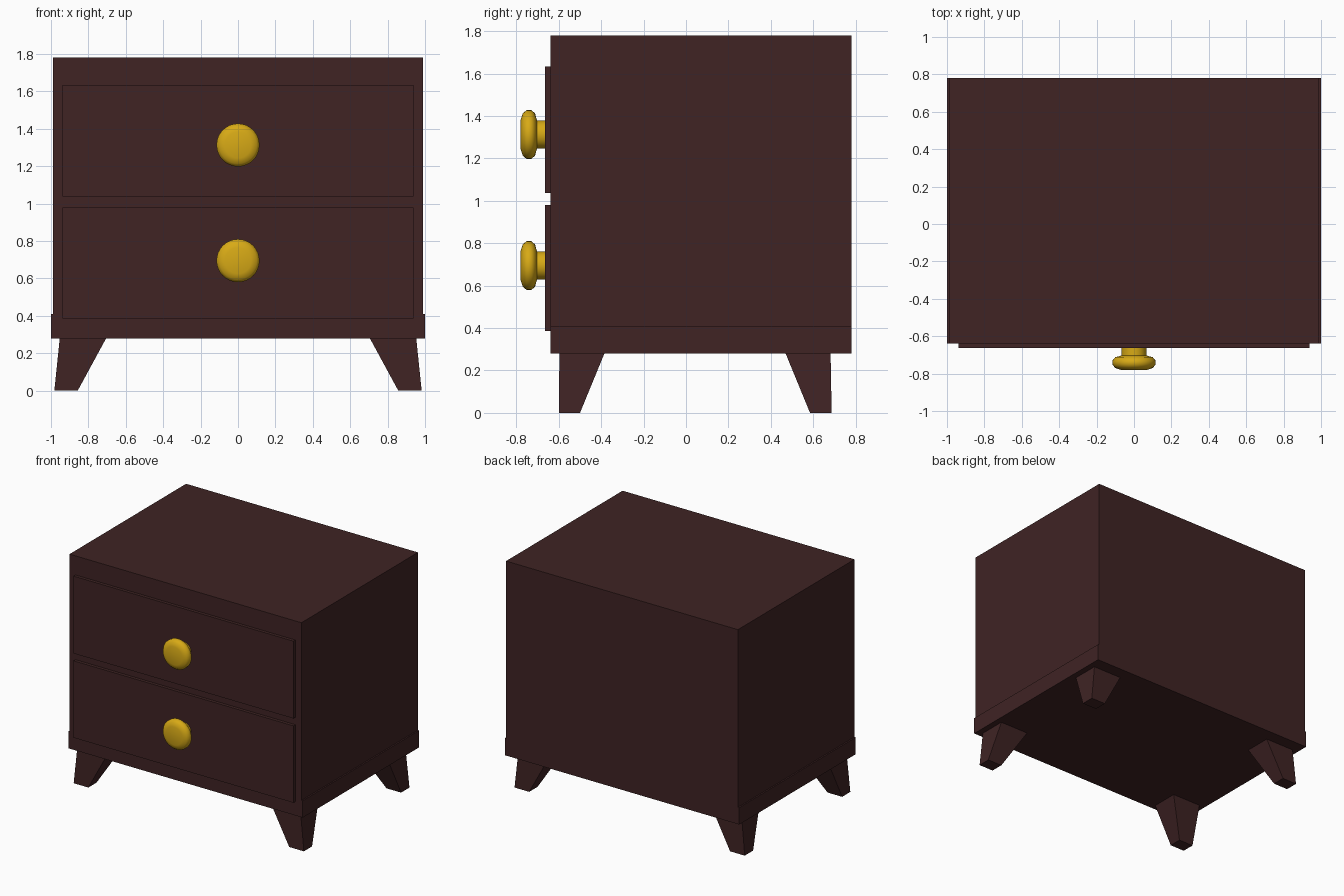
import bpy, bmesh, math

if "Cube" in bpy.data.objects:
    bpy.data.objects.remove(bpy.data.objects["Cube"])


def material(name, rgb):
    m = bpy.data.materials.new(name)
    m.diffuse_color = (*rgb, 1)
    m.use_nodes = True
    m.node_tree.nodes["Principled BSDF"].inputs["Base Color"].default_value = m.diffuse_color
    return m


WOOD = material("dark brown wood", (0.05, 0.0168, 0.0175))
GOLD = material("gold", (0.68, 0.40, 0.008))


def finish(name, bm, mat):
    bmesh.ops.recalc_face_normals(bm, faces=bm.faces)
    me = bpy.data.meshes.new(name)
    bm.to_mesh(me)
    bm.free()
    me.materials.append(mat)
    ob = bpy.data.objects.new(name, me)
    bpy.context.collection.objects.link(ob)
    return ob


def tapered_box(name, bottom, top, z0, z1, mat=WOOD):
    """Box between two rectangles given as (x0, x1, y0, y1)."""
    bm = bmesh.new()
    rings = []
    for (x0, x1, y0, y1), z in ((bottom, z0), (top, z1)):
        rings.append([bm.verts.new((x, y, z)) for x, y in
                      ((x0, y0), (x1, y0), (x1, y1), (x0, y1))])
    a, b = rings
    bm.faces.new(a)
    bm.faces.new(b)
    for i in range(4):
        j = (i + 1) % 4
        bm.faces.new((a[i], a[j], b[j], b[i]))
    return finish(name, bm, mat)


def box(name, rect, z0, z1):
    return tapered_box(name, rect, rect, z0, z1)


def knob(name, z, sides=32):
    """Profile of (radius, y) revolved around the y axis."""
    profile = [(0.066, -0.655), (0.066, -0.703), (0.100, -0.712), (0.115, -0.730),
               (0.115, -0.752), (0.100, -0.770), (0.070, -0.780)]
    bm = bmesh.new()
    rings = [[bm.verts.new((r * math.cos(t), y, z + r * math.sin(t)))
              for t in (2 * math.pi * i / sides for i in range(sides))]
             for r, y in profile]
    for a, b in zip(rings, rings[1:]):
        for i in range(sides):
            j = (i + 1) % sides
            bm.faces.new((a[i], a[j], b[j], b[i]))
    bm.faces.new(rings[0])
    bm.faces.new(rings[-1])
    ob = finish(name, bm, GOLD)
    bpy.ops.object.select_all(action='DESELECT')
    ob.select_set(True)
    bpy.context.view_layer.objects.active = ob
    bpy.ops.object.shade_smooth_by_angle(angle=math.radians(50))


# Cabinet and the slightly wider base band
box("cabinet_body", (-0.989, 0.989, -0.64, 0.78), 0.41, 1.78)
box("base_band", (-1, 1, -0.64, 0.78), 0.28, 0.41)

# Drawer fronts with their knobs
for label, z0, z1, zk in (("lower", 0.387, 0.98, 0.695), ("upper", 1.037, 1.633, 1.313)):
    box(label + "_drawer", (-0.938, 0.938, -0.664, -0.63), z0, z1)
    knob(label + "_knob", zk)

# Splayed tapered legs, mirrored left and right
for label, foot_y, top_y in (("front", (-0.60, -0.50), (-0.597, -0.385)),
                             ("back", (0.585, 0.687), (0.47, 0.682))):
    for side, s in (("left", -1), ("right", 1)):
        tapered_box(f"{label}_{side}_leg", (s * 0.857, s * 0.982, *foot_y),
                    (s * 0.705, s * 0.953, *top_y), 0, 0.28)
